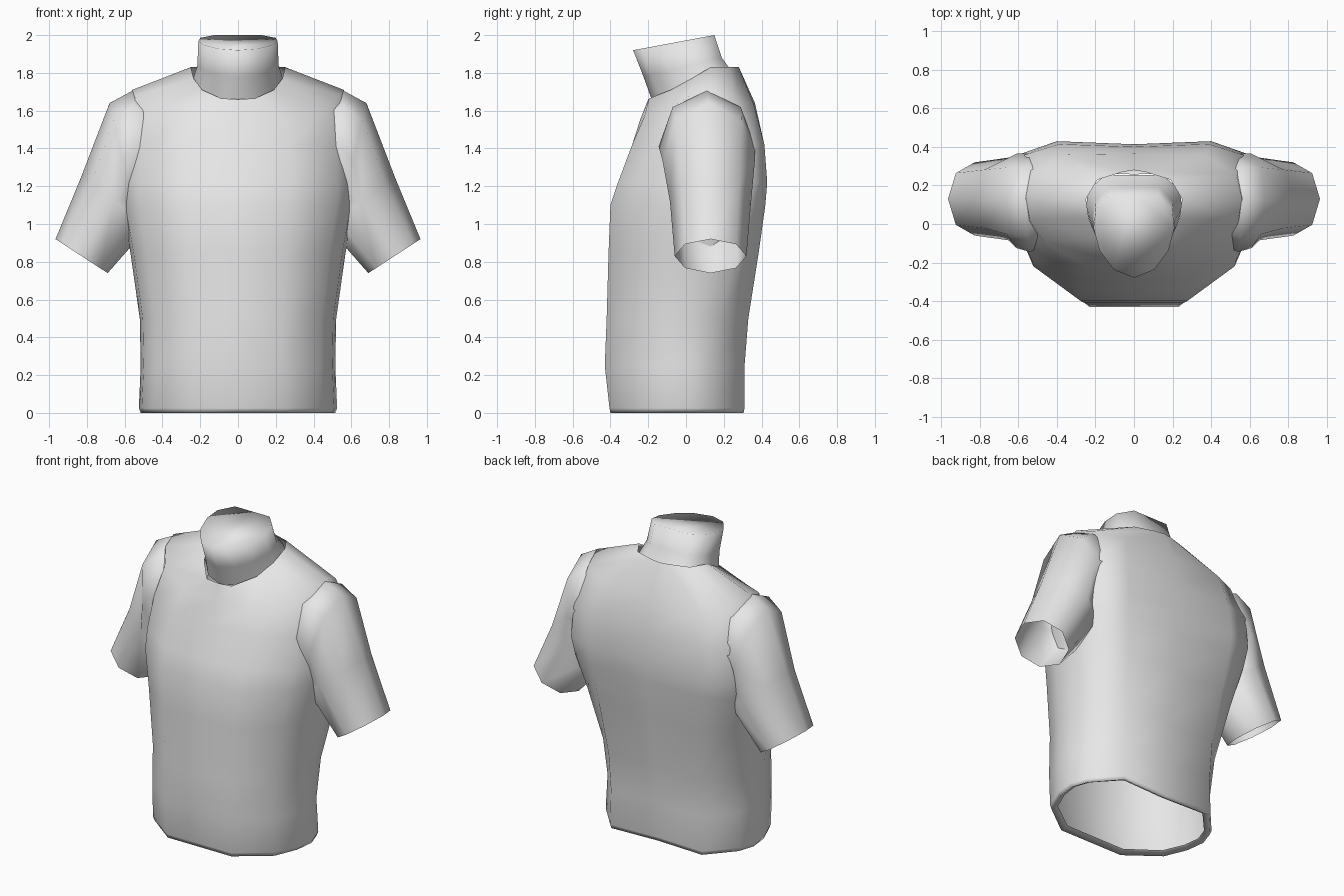
import bpy
import bmesh
from math import cos, sin, pi
from mathutils import Vector

if "Cube" in bpy.data.objects:
    bpy.data.objects.remove(bpy.data.objects["Cube"])

# One plain grey for everything
grey = bpy.data.materials.new("plain grey")
grey.use_nodes = True
colour = (0.8, 0.8, 0.8, 1)
grey.diffuse_color = colour
grey.node_tree.nodes["Principled BSDF"].inputs["Base Color"].default_value = colour


def loft(name, rings, cap_top=False):
    """Skin a stack of equal rings, ordered upwards and anticlockwise."""
    bm = bmesh.new()
    loops = [[bm.verts.new(p) for p in ring] for ring in rings]
    for low, high in zip(loops, loops[1:]):
        n = len(low)
        for i in range(n):
            j = (i + 1) % n
            bm.faces.new((low[i], low[j], high[j], high[i]))
    if cap_top:
        bm.faces.new(loops[-1])
    for face in bm.faces:
        face.smooth = True
    mesh = bpy.data.meshes.new(name)
    bm.to_mesh(mesh)
    bm.free()
    mesh.materials.append(grey)
    obj = bpy.data.objects.new(name, mesh)
    bpy.context.collection.objects.link(obj)
    return obj


def oval(centre, u, v, sides=8):
    """Ring of points round a centre, spanned by two half axes."""
    c, u, v = Vector(centre), Vector(u), Vector(v)
    angles = [2 * pi * i / sides for i in range(sides)]
    return [c + u * cos(a) + v * sin(a) for a in angles]


def whole(half):
    """Mirror a half ring that runs from front centre to back centre."""
    return half + [(-x, y, z) for x, y, z in half[-2:0:-1]]


def scaled(section, width, front, back):
    """Fit a half section (share of width, share of depth) between two points."""
    (fy, fz), (by, bz) = front, back
    return whole([(width * s, fy + (by - fy) * t, fz + (bz - fz) * t)
                  for s, t in section])


# Shirt body: the back corner moves backwards towards the shoulder blades
levels = [  # height, half width, front, back, back corner; first is the inner hem
    (0.02, 0.48, -0.36, 0.27, 0.76),
    (0.0, 0.515, -0.40, 0.305, 0.76),
    (0.025, 0.525, -0.405, 0.31, 0.76),
    (0.25, 0.515, -0.43, 0.31, 0.76),
    (0.5, 0.52, -0.42, 0.33, 0.79),
    (0.85, 0.57, -0.41, 0.385, 0.85),
    (1.1, 0.615, -0.40, 0.42, 0.9),
    (1.22, 0.625, -0.36, 0.43, 0.92),
    (1.42, 0.61, -0.285, 0.415, 0.92),
]
rings = []
for z, width, front, back, corner in levels:
    section = [(0, 0), (0.45, 0), (0.85, 0.22), (0.97, 0.43),
               (1, 0.61), (0.93, corner), (0.64, 1), (0, 0.98)]
    rings.append(scaled(section, width, (front, z), (back, z)))

# Shoulder yoke and neckline close the top of the body
yoke = [(0, -0.24, 1.56), (0.24, -0.22, 1.57), (0.47, -0.09, 1.61),
        (0.54, 0.02, 1.68), (0.56, 0.13, 1.71), (0.53, 0.26, 1.66),
        (0.36, 0.36, 1.63), (0, 0.365, 1.64)]
neckline = [(0, -0.2, 1.66), (0.09, -0.195, 1.665), (0.19, -0.08, 1.71),
            (0.235, 0.03, 1.77), (0.25, 0.13, 1.83), (0.19, 0.23, 1.83),
            (0.06, 0.27, 1.83), (0, 0.28, 1.83)]
loft("shirt_body", rings + [whole(yoke), whole(neckline)])

# Short open sleeves: cuff, upper arm, shoulder, armhole, tuck under the yoke
sleeves = loft("sleeves", [
    oval((0.828, 0.13, 0.83), (0.138, 0, 0.09), (0, 0.19, 0)),
    oval((0.65, 0.13, 1.12), (0.18, 0, 0.13), (0, 0.215, 0)),
    oval((0.61, 0.12, 1.34), (0.07, 0, 0.3), (0, 0.245, 0)),
    oval((0.54, 0.11, 1.41), (0.02, 0, 0.295), (0, 0.255, 0)),
    oval((0.45, 0.12, 1.42), (0.02, 0, 0.24), (0, 0.22, 0)),
])
sleeves.modifiers.new("mirror", "MIRROR")

# Neck leaning forwards, narrower at the throat, with a sloping flat top
throat = [(0, 0), (0.5, 0.1), (0.85, 0.33), (1, 0.6),
          (0.95, 0.82), (0.6, 1), (0, 1)]
loft("neck", [
    scaled(throat, 0.25, (-0.175, 1.64), (0.255, 1.79)),
    scaled(throat, 0.215, (-0.225, 1.78), (0.19, 1.88)),
    scaled(throat, 0.21, (-0.28, 1.92), (0.15, 2.0)),
], cap_top=True)
